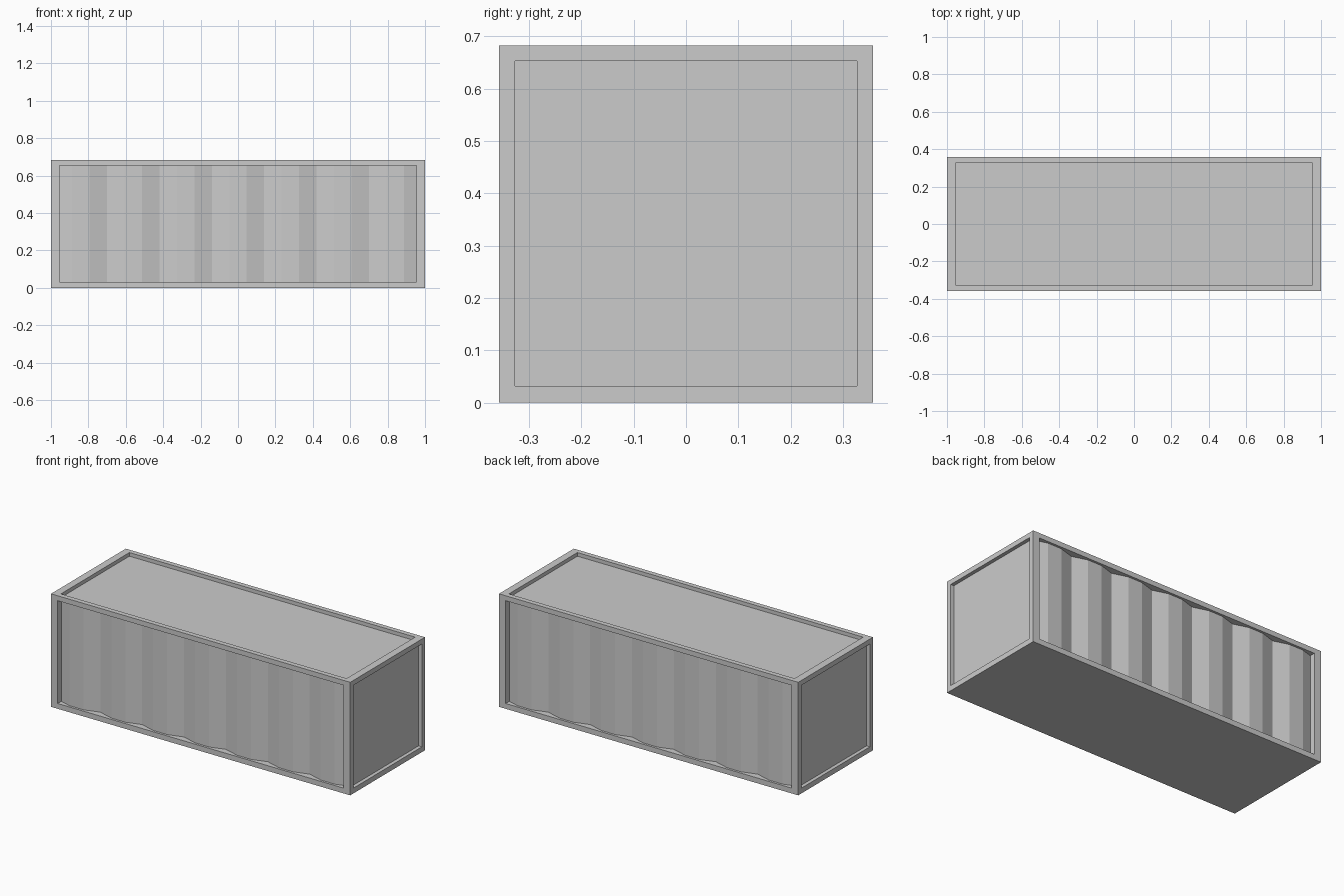
import bpy, bmesh
from mathutils import Vector

if "Cube" in bpy.data.objects:
    bpy.data.objects.remove(bpy.data.objects["Cube"])

HX, HY, H = 1.0, 0.357, 0.683       # half length, half width, height
OX, OY, Z0, Z1 = 0.955, 0.327, 0.032, 0.653   # panel openings
PITCH, CREASE, BULGE = 0.28, 0.042, 0.014     # side corrugation


def add_object(name, bm):
    bmesh.ops.recalc_face_normals(bm, faces=bm.faces)
    mesh = bpy.data.meshes.new(name)
    bm.to_mesh(mesh)
    bm.free()
    obj = bpy.data.objects.new(name, mesh)
    bpy.context.collection.objects.link(obj)
    return obj


# Box body: frame on every face but the floor, with recessed top and ends
bm = bmesh.new()
bmesh.ops.create_cube(bm, size=1)
for v in bm.verts:
    v.co = Vector((v.co.x * 2 * HX, v.co.y * 2 * HY, (v.co.z + 0.5) * H))
bm.normal_update()
open_faces = []
for face in [f for f in bm.faces if f.normal.z > -0.5]:
    n = face.normal.copy()
    axis = max(range(3), key=lambda i: abs(n[i]))
    bmesh.ops.inset_individual(bm, faces=[face], thickness=0.01)
    for v in face.verts:
        target = (OX if v.co.x > 0 else -OX,
                  OY if v.co.y > 0 else -OY,
                  Z1 if v.co.z > H / 2 else Z0)
        for i in range(3):
            if i != axis:
                v.co[i] = target[i]
    inner = bmesh.ops.extrude_discrete_faces(bm, faces=[face])["faces"][0]
    depth = CREASE + 0.002 if axis == 1 else 0.022
    for v in inner.verts:
        v.co -= n * depth
    if axis == 1:
        open_faces.append(inner)
bmesh.ops.delete(bm, geom=open_faces, context='FACES_ONLY')
add_object("container_frame", bm)


# Corrugated long sides: seven bulged ribs, three flat facets each
def rib_profile():
    points = []
    for i in range(22):
        x = -3.5 * PITCH + i * PITCH / 3
        d = CREASE if i % 3 == 0 else BULGE
        if i in (0, 21):                       # end ribs are cut by the frame
            d -= (CREASE - BULGE) * (abs(x) - OX) / (PITCH / 3)
            x = OX if x > 0 else -OX
        points.append((x, -HY + d))
    return points


def side_panel(name, sign):
    bm = bmesh.new()
    rows = [[bm.verts.new((sign * x, sign * y, z)) for x, y in rib_profile()]
            for z in (Z0, Z1)]
    for a, b, c, d in zip(rows[0], rows[0][1:], rows[1][1:], rows[1]):
        bm.faces.new((a, b, c, d))
    obj = add_object(name, bm)
    # face outwards
    if obj.data.polygons[0].normal.y * sign > 0:
        obj.data.flip_normals()


side_panel("front_corrugated_panel", 1)
side_panel("back_corrugated_panel", -1)
